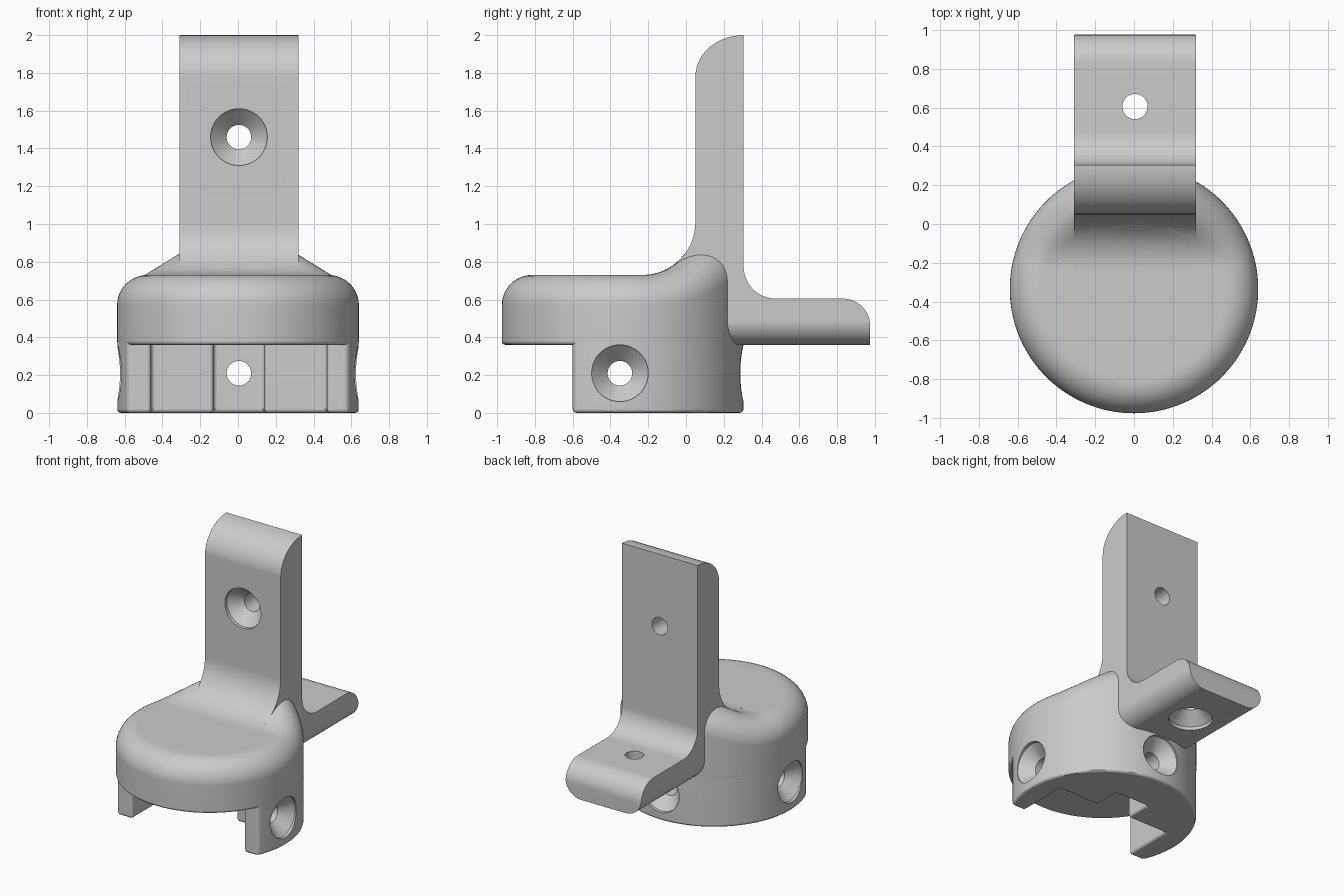
import bpy, bmesh, math
from mathutils import Vector, Matrix

if "Cube" in bpy.data.objects:
    bpy.data.objects.remove(bpy.data.objects["Cube"], do_unlink=True)

GREY = (0.6, 0.6, 0.6, 1)
mat = bpy.data.materials.new("plain_grey")
mat.use_nodes = True
mat.diffuse_color = GREY
mat.node_tree.nodes["Principled BSDF"].inputs["Base Color"].default_value = GREY

SEG = 128
CY, R = -0.335, 0.64                 # disc centre and radius
EDGE = 0.16                          # rounding of the disc's upper rim
FY, FZ, FR = -0.23, 1.01, 0.28       # sweep from disc top up to the plate
MID = 0.005                          # plate centre line


def to_object(name, bm):
    bmesh.ops.recalc_face_normals(bm, faces=bm.faces)
    mesh = bpy.data.meshes.new(name)
    bm.to_mesh(mesh)
    bm.free()
    obj = bpy.data.objects.new(name, mesh)
    bpy.context.collection.objects.link(obj)
    mesh.materials.append(mat)
    return obj


def arc(cx, cy, rx, ry, a, b, n=14):
    angles = [math.radians(a + (b - a) * i / n) for i in range(n + 1)]
    return [(cx + rx * math.cos(t), cy + ry * math.sin(t)) for t in angles]


def extrude(name, outline, place, depth):
    """Prism from a 2D outline; place maps a 2D point into space."""
    bm = bmesh.new()
    face = bm.faces.new([bm.verts.new(place(*p)) for p in outline])
    moved = bmesh.ops.extrude_face_region(bm, geom=[face], use_keep_orig=True)["geom"]
    bmesh.ops.translate(bm, vec=depth, verts=[g for g in moved if isinstance(g, bmesh.types.BMVert)])
    return to_object(name, bm)


def skin(name, rings, matrix=Matrix()):
    """Closed skin over equal rings of points; first and last rings collapse."""
    bm = bmesh.new()
    loops = [[bm.verts.new(matrix @ Vector(p)) for p in ring] for ring in rings]
    for a, b in zip(loops, loops[1:]):
        for i in range(len(a)):
            j = (i + 1) % len(a)
            bm.faces.new((a[i], a[j], b[j], b[i]))
    bmesh.ops.remove_doubles(bm, verts=bm.verts, dist=1e-5)
    return to_object(name, bm)


def apply(obj, kind, **settings):
    bpy.context.view_layer.objects.active = obj
    mod = obj.modifiers.new(kind.lower(), kind)
    for key, value in settings.items():
        setattr(mod, key, value)
    bpy.ops.object.modifier_apply(modifier=mod.name)


def boolean(obj, tool, operation):
    apply(obj, "BOOLEAN", object=tool, operation=operation, solver="EXACT")
    bpy.data.objects.remove(tool, do_unlink=True)


def screw_hole(obj, point, direction):
    """Countersunk hole starting at a surface point."""
    profile = [(0, -0.1), (0.15, -0.1), (0.15, 0.025), (0.065, 0.11), (0.065, 0.4), (0, 0.4)]
    n = 48
    rings = [[(r * math.cos(math.tau * i / n), r * math.sin(math.tau * i / n), t)
              for i in range(n)] for r, t in profile]
    turn = Vector(direction).to_track_quat("Z", "Y").to_matrix().to_4x4()
    boolean(obj, skin("hole_cutter", rings, Matrix.Translation(point) @ turn), "DIFFERENCE")


# Disc: flat top sweeping up at the back, with a rolled rim
ANGLES = [math.tau * i / SEG for i in range(SEG)]


def ball_height(y):
    return FZ - math.sqrt((FR + EDGE) ** 2 - max(0, y - FY) ** 2)


CENTRES = [((R - EDGE) * math.cos(t), CY + (R - EDGE) * math.sin(t)) for t in ANGLES]
CENTRES = [(x, y, ball_height(y)) for x, y in CENTRES]


def disc_height(x, y):
    rise = max(0, y - FY)
    if rise < FR and math.hypot(x, y + rise * EDGE / FR - CY) <= R - EDGE:
        return FZ - math.sqrt(FR ** 2 - rise ** 2)
    best = 0.57
    for cx, cy, cz in CENTRES:
        d = EDGE ** 2 - (x - cx) ** 2 - (y - cy) ** 2
        if d > -1e-9:
            best = max(best, cz + math.sqrt(max(0, d)))
    return best


def ring(r, z=None):
    pts = [(r * math.cos(t), CY + r * math.sin(t)) for t in ANGLES]
    return [(x, y, disc_height(x, y) if z is None else z) for x, y in pts]


inner = [(R - EDGE) * i / 14 for i in range(14)]
rim = [R - EDGE + EDGE * math.sin(math.pi / 2 * i / 12) for i in range(13)]
under = [(R - 0.02 + x, z) for x, z in arc(0, 0.38, 0.02, 0.02, 0, -90, 4)]
disc = skin("disc_body", [ring(r) for r in inner + rim]
            + [ring(r, z) for r, z in under] + [ring(0, 0.36)])

# Skirt: horseshoe wall below the disc with a stepped pocket
front, step, notch = -0.6, -0.22, -0.02
start = math.degrees(math.asin((front - CY) / R))
outline = arc(0, CY, R - 0.001, R - 0.001, start, 180 - start, 96)
outline += [(-0.46, front), (-0.46, step), (-0.13, step), (-0.13, notch),
            (0.14, notch), (0.14, step), (0.47, step), (0.47, front)]
skirt = extrude("skirt_wall", outline, lambda x, y: (x, y, 0), (0, 0, 0.42))
apply(skirt, "BEVEL", width=0.02, segments=3, limit_method="ANGLE", angle_limit=math.radians(40))
for side in (-1, 1):
    screw_hole(skirt, (side * R, -0.35, 0.21), (-side, 0, 0))
screw_hole(skirt, (MID, CY + R, 0.21), (0, -1, 0))

# Bracket: upright plate and rear arm from one side profile
profile = arc(FY, FZ, FR, FR, -90, 0)
profile += arc(0.305, 1.78, 0.255, 0.22, 180, 90)
profile += arc(0.475, 0.775, 0.17, 0.17, 180, 270)
profile += arc(0.83, 0.46, 0.145, 0.145, 90, 0)
profile += [(0.975, 0.3), (0.1, 0.3), (0.1, 0.5), (FY, 0.5)]
bracket = extrude("wall_bracket", profile, lambda y, z: (-0.5, y, z), (1, 0, 0))

# Trim to width, rounding the lower long edges of the arm
low = 0.13
section = arc(-0.31 + low, 0.36 + low, low, low, 180, 270, 10)
section += arc(0.32 - low, 0.36 + low, low, low, 270, 360, 10)
section += [(0.32, 2.2), (-0.31, 2.2)]
trim = extrude("width_trim", section, lambda x, z: (x, -0.6, z), (0, 2, 0))
boolean(bracket, trim, "INTERSECT")
screw_hole(bracket, (MID, 0.05, 1.46), (0, 1, 0))
screw_hole(bracket, (MID, 0.605, 0.36), (0, 0, 1))

# Smooth shading with crisp edges
for obj in (disc, skirt, bracket):
    bpy.ops.object.select_all(action="DESELECT")
    obj.select_set(True)
    bpy.context.view_layer.objects.active = obj
    bpy.ops.object.shade_smooth_by_angle(angle=math.radians(30))
    obj.modifiers.new("even_normals", "WEIGHTED_NORMAL").keep_sharp = True
